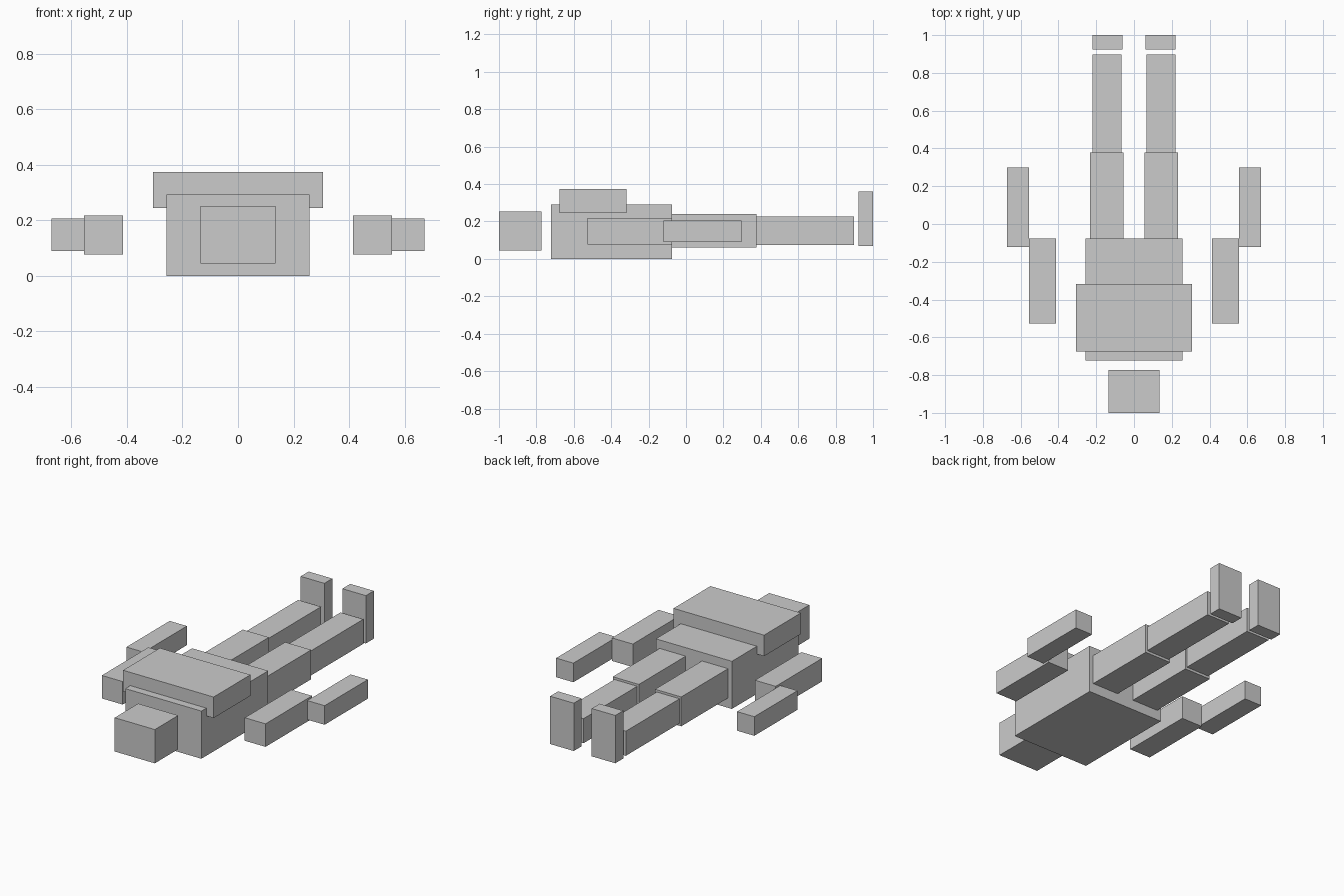
import bpy
import bmesh

if "Cube" in bpy.data.objects:
    bpy.data.objects.remove(bpy.data.objects["Cube"])


def box(name, x, y, z):
    """Box from (min, max) ranges on each axis."""
    bm = bmesh.new()
    bmesh.ops.create_cube(bm, size=1.0)
    for v in bm.verts:
        v.co = [r[0] if c < 0 else r[1] for c, r in zip(v.co, (x, y, z))]
    mesh = bpy.data.meshes.new(name)
    bm.to_mesh(mesh)
    bm.free()
    obj = bpy.data.objects.new(name, mesh)
    bpy.context.collection.objects.link(obj)
    return obj


def pair(name, x, y, z):
    """Matching limb segments on both sides of the body."""
    box("right_" + name, x, y, z)
    box("left_" + name, (-x[1], -x[0]), y, z)


# Head, torso and raised chest
box("head", (-0.136, 0.136), (-1.0, -0.773), (0.045, 0.252))
box("torso", (-0.258, 0.258), (-0.723, -0.076), (0.0, 0.292))
box("chest", (-0.307, 0.307), (-0.675, -0.318), (0.244, 0.373))

# Arms
pair("upper_arm", (0.414, 0.555), (-0.526, -0.076), (0.077, 0.218))
pair("forearm", (0.555, 0.672), (-0.121, 0.298), (0.089, 0.206))

# Legs and upright feet
pair("thigh", (0.055, 0.232), (-0.076, 0.378), (0.060, 0.240))
pair("shin", (0.066, 0.221), (0.378, 0.898), (0.075, 0.226))
pair("foot", (0.061, 0.221), (0.923, 1.0), (0.068, 0.361))
